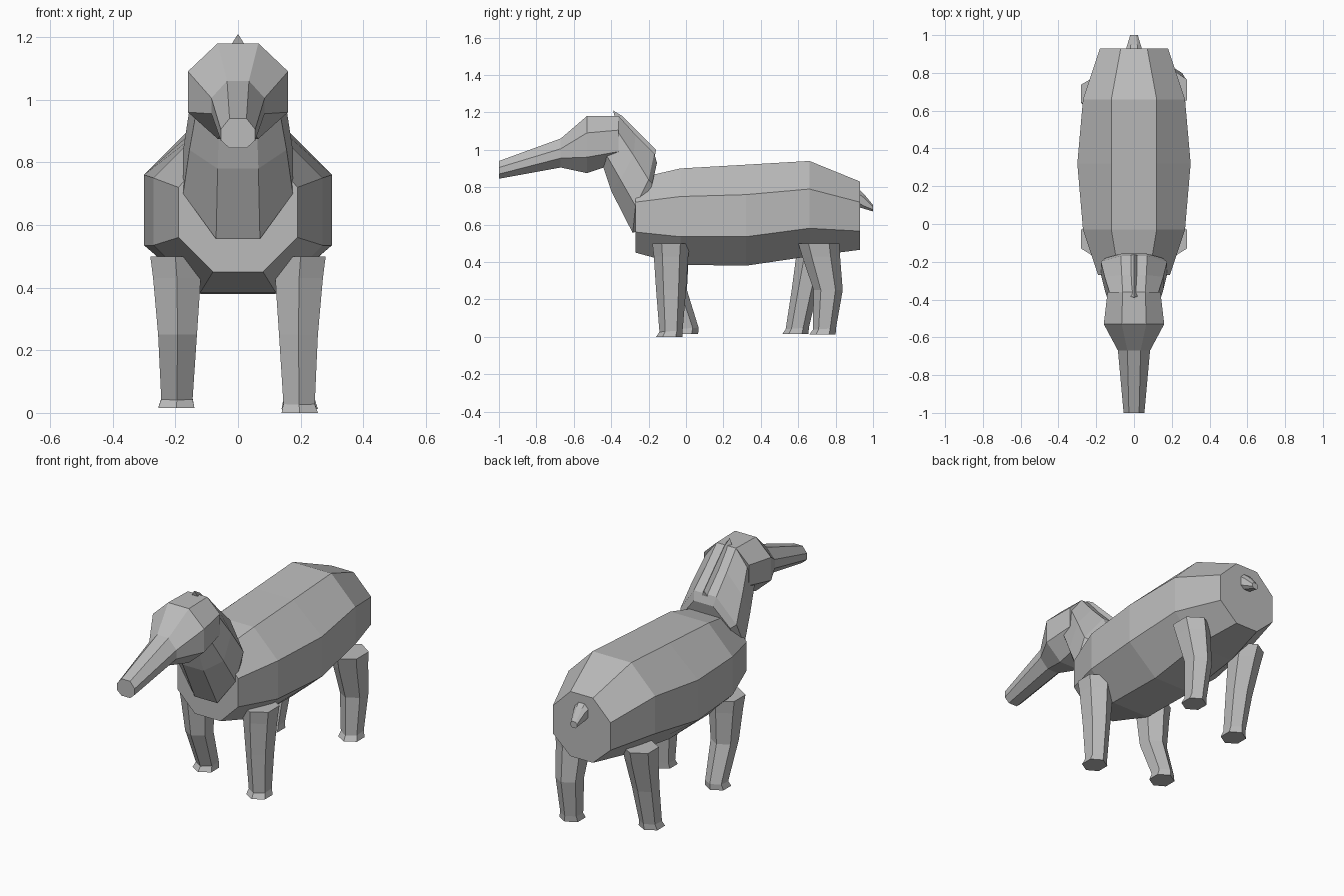
import bpy
import bmesh

# Remove the default cube only
default_cube = bpy.data.objects.get("Cube")
if default_cube:
    bpy.data.objects.remove(default_cube, do_unlink=True)

# Single plain hide colour
hide = bpy.data.materials.new("plain grey")
hide.use_nodes = True
hide.diffuse_color = (0.5, 0.5, 0.5, 1)
hide.node_tree.nodes["Principled BSDF"].inputs["Base Color"].default_value = (0.5, 0.5, 0.5, 1)


def loft(name, rings):
    """Join closed rings of points into a capped, flat-shaded tube."""
    bm = bmesh.new()
    loops = [[bm.verts.new(point) for point in ring] for ring in rings]
    for near, far in zip(loops, loops[1:]):
        count = len(near)
        for i in range(count):
            j = (i + 1) % count
            bm.faces.new((near[i], near[j], far[j], far[i]))
    bm.faces.new(loops[0])
    bm.faces.new(loops[-1])
    bmesh.ops.recalc_face_normals(bm, faces=bm.faces)
    mesh = bpy.data.meshes.new(name)
    bm.to_mesh(mesh)
    bm.free()
    mesh.materials.append(hide)
    part = bpy.data.objects.new(name, mesh)
    bpy.context.collection.objects.link(part)
    return part


def octagon(wide, flat, bottom, low, high, top):
    """Mirrored eight-sided ring; each level is a (y, z) pair."""
    half = [(flat, *bottom), (wide, *low), (wide, *high), (flat, *top)]
    return half + [(-x, y, z) for x, y, z in reversed(half)]


def upright(y, wide, flat, *heights):
    """Eight-sided ring standing in one plane of constant y."""
    return octagon(wide, flat, *[(y, z) for z in heights])


def hexagon(x, y, z, half_x, half_y, tilt=0):
    """Level six-sided ring with corners at the front and back."""
    corners = [(0, -1), (1, -0.5), (1, 0.5), (0, 1), (-1, 0.5), (-1, -0.5)]
    return [(x + half_x * u, y + half_y * v, z + tilt * v) for u, v in corners]


# Barrel-shaped body
loft("body", [
    upright(-0.27, 0.19, 0.08, 0.45, 0.56, 0.72, 0.845),
    upright(-0.03, 0.27, 0.12, 0.385, 0.535, 0.75, 0.90),
    upright(0.32, 0.30, 0.12, 0.38, 0.535, 0.76, 0.92),
    upright(0.66, 0.27, 0.12, 0.43, 0.58, 0.79, 0.94),
    upright(0.93, 0.18, 0.07, 0.465, 0.565, 0.72, 0.83),
])

# Neck sweeping from the chest up into the head
loft("neck", [
    octagon(0.15, 0.06, (-0.25, 0.57), (-0.21, 0.70), (-0.18, 0.82), (-0.155, 0.93)),
    octagon(0.175, 0.07, (-0.285, 0.555), (-0.27, 0.70), (-0.20, 0.84), (-0.17, 0.98)),
    octagon(0.155, 0.065, (-0.40, 0.78), (-0.35, 0.84), (-0.28, 0.97), (-0.27, 1.08)),
    octagon(0.13, 0.06, (-0.45, 0.93), (-0.43, 0.98), (-0.36, 1.09), (-0.36, 1.18)),
])

# Head tapering into a long snout
loft("head", [
    upright(-1, 0.055, 0.027, 0.845, 0.87, 0.905, 0.94),
    upright(-0.67, 0.085, 0.035, 0.905, 0.955, 1.005, 1.06),
    upright(-0.53, 0.16, 0.065, 0.875, 0.96, 1.09, 1.18),
    octagon(0.14, 0.06, (-0.44, 0.905), (-0.36, 0.99), (-0.36, 1.105), (-0.36, 1.18)),
])

# Narrow ridge down the back of the neck
loft("neck_ridge", [
    [(-0.025, -0.38, 1.17), (0.025, -0.38, 1.17), (0, -0.39, 1.21)],
    [(-0.03, -0.35, 1.13), (0.03, -0.35, 1.13), (0, -0.34, 1.18)],
    [(-0.03, -0.17, 0.95), (0.03, -0.17, 0.95), (0, -0.16, 1)],
])

# Short pointed tail
loft("tail", [
    upright(0.90, 0.05, 0.022, 0.70, 0.73, 0.78, 0.81),
    upright(0.95, 0.035, 0.017, 0.685, 0.70, 0.745, 0.765),
    upright(1, 0.02, 0.01, 0.67, 0.68, 0.695, 0.705),
])


def leg(name, x, hip, knee, ankle, sole):
    """Six-sided leg; hip and knee are (y, half depth), ankle is y."""
    side = 1 if x > 0 else -1
    loft(name, [
        hexagon(x, hip[0], 0.50, 0.08, hip[1]),
        hexagon(x - side * 0.005, hip[0] + (knee[0] - hip[0]) * 0.25, 0.43, 0.076, hip[1] * 0.92),
        hexagon(x - side * 0.007, knee[0], 0.25, 0.062, knee[1]),
        hexagon(x - side * 0.005, ankle, sole + 0.03, 0.05, 0.062, 0.004),
        hexagon(x - side * 0.003, ankle - 0.01, sole, 0.058, 0.07),
    ])


# Four striding legs
leg("front_left_leg", 0.20, (-0.08, 0.10), (-0.08, 0.08), -0.08, 0)
leg("front_right_leg", -0.20, (-0.08, 0.10), (-0.07, 0.075), 0.005, 0.015)
leg("back_left_leg", 0.20, (0.71, 0.11), (0.76, 0.078), 0.74, 0.012)
leg("back_right_leg", -0.20, (0.69, 0.095), (0.635, 0.07), 0.595, 0.015)
